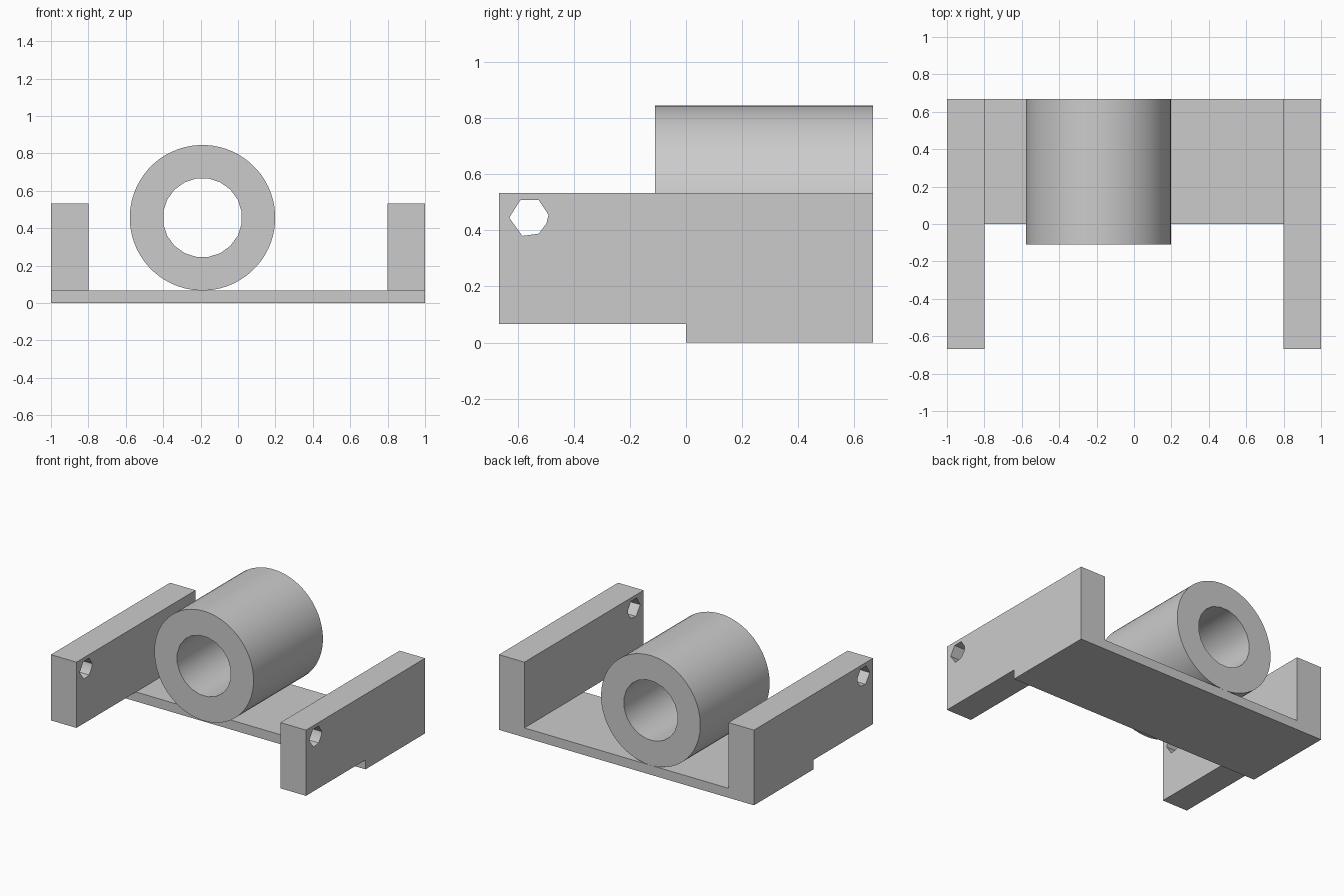
import bpy
import bmesh
from math import cos, sin, pi, radians

cube = bpy.data.objects.get("Cube")
if cube:
    bpy.data.objects.remove(cube)

grey = bpy.data.materials.new("plain_grey")
grey.use_nodes = True
colour = (0.6, 0.6, 0.6, 1)
grey.diffuse_color = colour
grey.node_tree.nodes["Principled BSDF"].inputs["Base Color"].default_value = colour

HALF_DEPTH = 0.667
PLATE_TOP = 0.067
WALL_TOP = 0.533


def circle(x, y, radius, sides):
    """Regular polygon with a flat at the top."""
    return [(x + radius * sin((i + 0.5) * 2 * pi / sides),
             y + radius * cos((i + 0.5) * 2 * pi / sides)) for i in range(sides)]


def extrude_outlines(name, outlines, depth, location, rotation):
    """Extrude flat outlines; inner outlines become holes."""
    curve = bpy.data.curves.new(name, "CURVE")
    curve.dimensions = "2D"
    curve.fill_mode = "BOTH"
    curve.extrude = depth / 2
    for outline in outlines:
        spline = curve.splines.new("POLY")
        spline.points.add(len(outline) - 1)
        for point, (x, y) in zip(spline.points, outline):
            point.co = (x, y, 0, 1)
        spline.use_cyclic_u = True
    obj = bpy.data.objects.new(name, curve)
    bpy.context.collection.objects.link(obj)
    obj.location = location
    obj.rotation_euler = rotation
    bpy.ops.object.select_all(action="DESELECT")
    obj.select_set(True)
    bpy.context.view_layer.objects.active = obj
    bpy.ops.object.convert(target="MESH")
    obj = bpy.context.object
    bm = bmesh.new()
    bm.from_mesh(obj.data)
    bmesh.ops.remove_doubles(bm, verts=bm.verts, dist=0.0001)
    bmesh.ops.recalc_face_normals(bm, faces=bm.faces)
    bm.to_mesh(obj.data)
    bm.free()
    obj.data.materials.clear()
    obj.data.materials.append(grey)
    bpy.ops.object.shade_smooth_by_angle(angle=radians(30))
    return obj


# Side walls: stepped profile with a coarse pivot hole near the front
wall = [(-HALF_DEPTH, PLATE_TOP), (0, PLATE_TOP), (0, 0), (HALF_DEPTH, 0),
        (HALF_DEPTH, WALL_TOP), (-HALF_DEPTH, WALL_TOP)]
hole = [(-0.63, 0.445), (-0.59, 0.508), (-0.525, 0.508), (-0.49, 0.455),
        (-0.497, 0.425), (-0.525, 0.388), (-0.583, 0.38)]
for name, x in (("left_wall", 0.9), ("right_wall", -0.9)):
    extrude_outlines(name, [wall, hole], 0.2, (x, 0, 0), (pi / 2, 0, pi / 2))

# Base plate between the walls
plate = [(-0.8, 0), (0.8, 0), (0.8, PLATE_TOP), (-0.8, PLATE_TOP)]
extrude_outlines("base_plate", [plate], HALF_DEPTH,
                 (0, HALF_DEPTH / 2, 0), (pi / 2, 0, 0))

# Tube resting on the plate, overhanging its front edge
tube = [circle(0, 0, 0.389, 64), circle(0, 0, 0.212, 20)]
extrude_outlines("tube", tube, 0.777, (-0.19, 0.2785, 0.456), (pi / 2, 0, 0))
